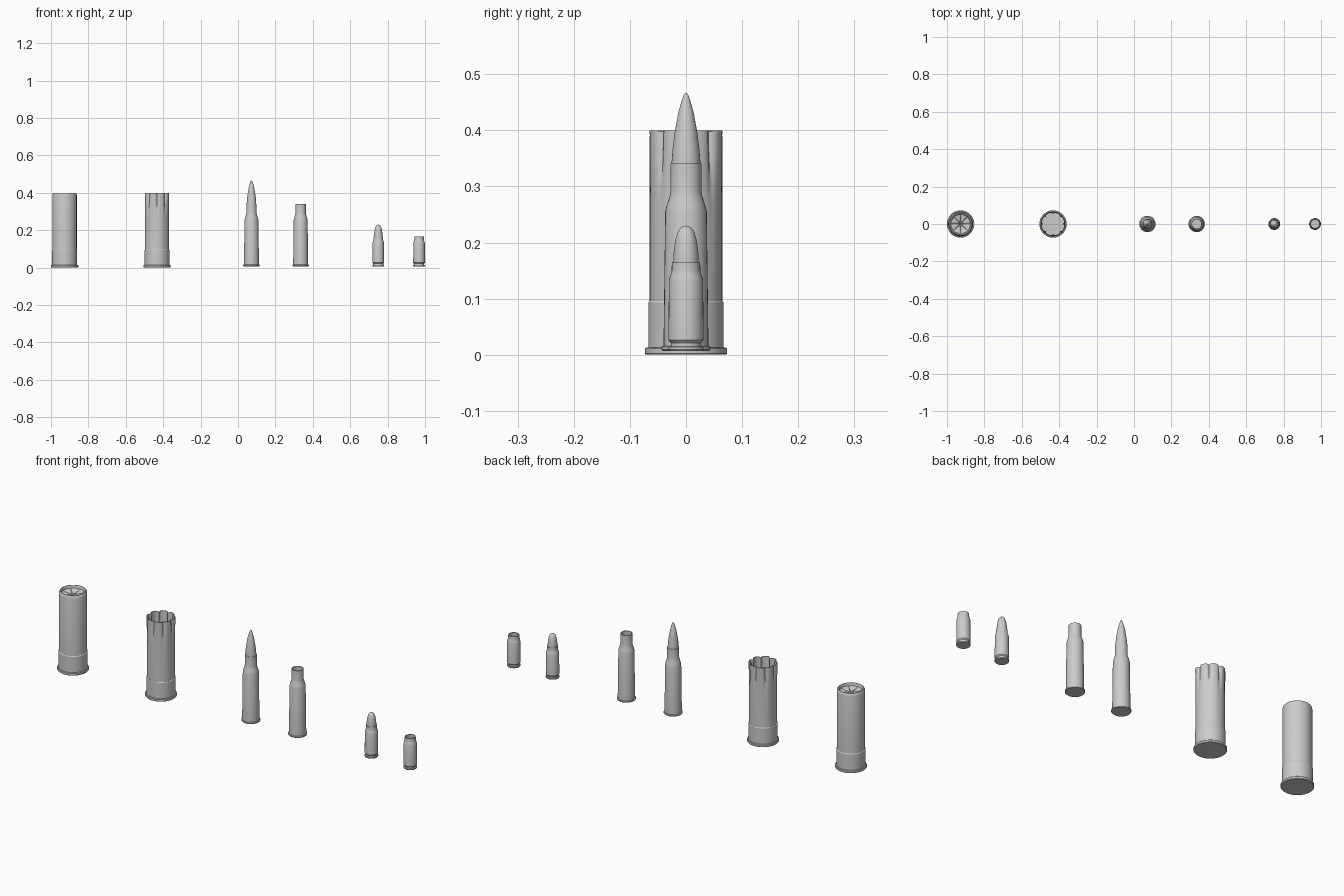
import bpy, bmesh, math


def lathe(name, x, profile, seg=32, folds=8, angle=30):
    """Revolve (radius, z[, radial fold, vertical fold]) points around z at x."""
    bm = bmesh.new()
    rings = []
    for p in profile:
        r, z, fr, fz = (tuple(p) + (0, 0))[:4]
        if r == 0:
            rings.append([bm.verts.new((0, 0, z))])
            continue
        ring = []
        for i in range(seg):
            a = 2 * math.pi * i / seg
            w = (1 - abs(math.sin(folds * a / 2))) ** 2   # narrow crease per fold
            rr = r - fr * w
            ring.append(bm.verts.new((rr * math.cos(a), rr * math.sin(a), z - fz * w)))
        rings.append(ring)
    for a, b in zip(rings, rings[1:]):
        for i in range(seg):
            j = (i + 1) % seg
            if len(a) == 1:
                bm.faces.new((a[0], b[j], b[i]))
            elif len(b) == 1:
                bm.faces.new((a[i], a[j], b[0]))
            else:
                bm.faces.new((a[i], a[j], b[j], b[i]))
    bmesh.ops.recalc_face_normals(bm, faces=bm.faces)
    me = bpy.data.meshes.new(name)
    bm.to_mesh(me)
    bm.free()
    ob = bpy.data.objects.new(name, me)
    ob.location.x = x
    bpy.context.collection.objects.link(ob)
    bpy.ops.object.select_all(action='DESELECT')
    ob.select_set(True)
    bpy.context.view_layer.objects.active = ob
    bpy.ops.object.shade_smooth_by_angle(angle=math.radians(angle))
    return ob


# Shotgun shells: metal heads
head = [(0, 0), (0.071, 0), (0.073, 0.002), (0.073, 0.011), (0.071, 0.013),
        (0.067, 0.013), (0.067, 0.093), (0.065, 0.096), (0.063, 0.096)]
for label, x in (("full", -0.927), ("spent", -0.433)):
    lathe(label + "_shell_head", x, head, 64)

# Full shell hull with star crimp
lathe("full_shell_hull", -0.927,
      [(0.065, 0.09), (0.065, 0.388), (0.0635, 0.395), (0.060, 0.400), (0.056, 0.400),
       (0.053, 0.397), (0.051, 0.388, 0, 0.001), (0.040, 0.386, 0, 0.006),
       (0.022, 0.383, 0, 0.008), (0.008, 0.379, 0, 0.005), (0, 0.375)], 64)

# Spent shell hull with opened, creased mouth
lathe("spent_shell_hull", -0.433,
      [(0.0645, 0.09), (0.0645, 0.27), (0.065, 0.31, 0.004), (0.066, 0.35, 0.008),
       (0.067, 0.40, 0.012, 0.003), (0.063, 0.40, 0.012, 0.003),
       (0.062, 0.35, 0.008), (0.061, 0.31, 0.004), (0.0605, 0.27),
       (0.0605, 0.06), (0, 0.06)], 96)

# Rifle cartridges: case, then live bullet or open mouth
rifle_case = [(0, 0.007), (0.042, 0.007), (0.044, 0.009), (0.044, 0.014), (0.040, 0.016),
              (0.040, 0.02), (0.037, 0.255), (0.035, 0.264), (0.029, 0.283),
              (0.0278, 0.29), (0.0275, 0.341)]
lathe("rifle_round_case", 0.072, rifle_case + [(0.024, 0.341)])
lathe("rifle_round_bullet", 0.072,
      [(0.0255, 0.335), (0.0255, 0.345), (0.0235, 0.37), (0.0195, 0.40), (0.014, 0.43),
       (0.008, 0.452), (0.0045, 0.462), (0.002, 0.466), (0, 0.467)])
lathe("rifle_empty_case", 0.335,
      rifle_case + [(0.0245, 0.341), (0.0245, 0.285), (0.033, 0.258), (0.035, 0.03), (0, 0.03)])

# Pistol cartridges with extractor groove
pistol_case = [(0, 0.007), (0.030, 0.007), (0.0315, 0.009), (0.0315, 0.014), (0.027, 0.015),
               (0.027, 0.021), (0.0312, 0.026), (0.0305, 0.132), (0.029, 0.138),
               (0.0262, 0.146), (0.0255, 0.15), (0.0253, 0.165)]
lathe("pistol_round_case", 0.75, pistol_case + [(0.021, 0.165)])
lathe("pistol_round_bullet", 0.75,
      [(0.0225, 0.16), (0.0225, 0.172), (0.0215, 0.188), (0.0185, 0.206), (0.0145, 0.219),
       (0.009, 0.227), (0.004, 0.2295), (0, 0.23)])
lathe("pistol_empty_case", 0.968,
      pistol_case + [(0.022, 0.165), (0.022, 0.146), (0.027, 0.134), (0.028, 0.03), (0, 0.03)])
